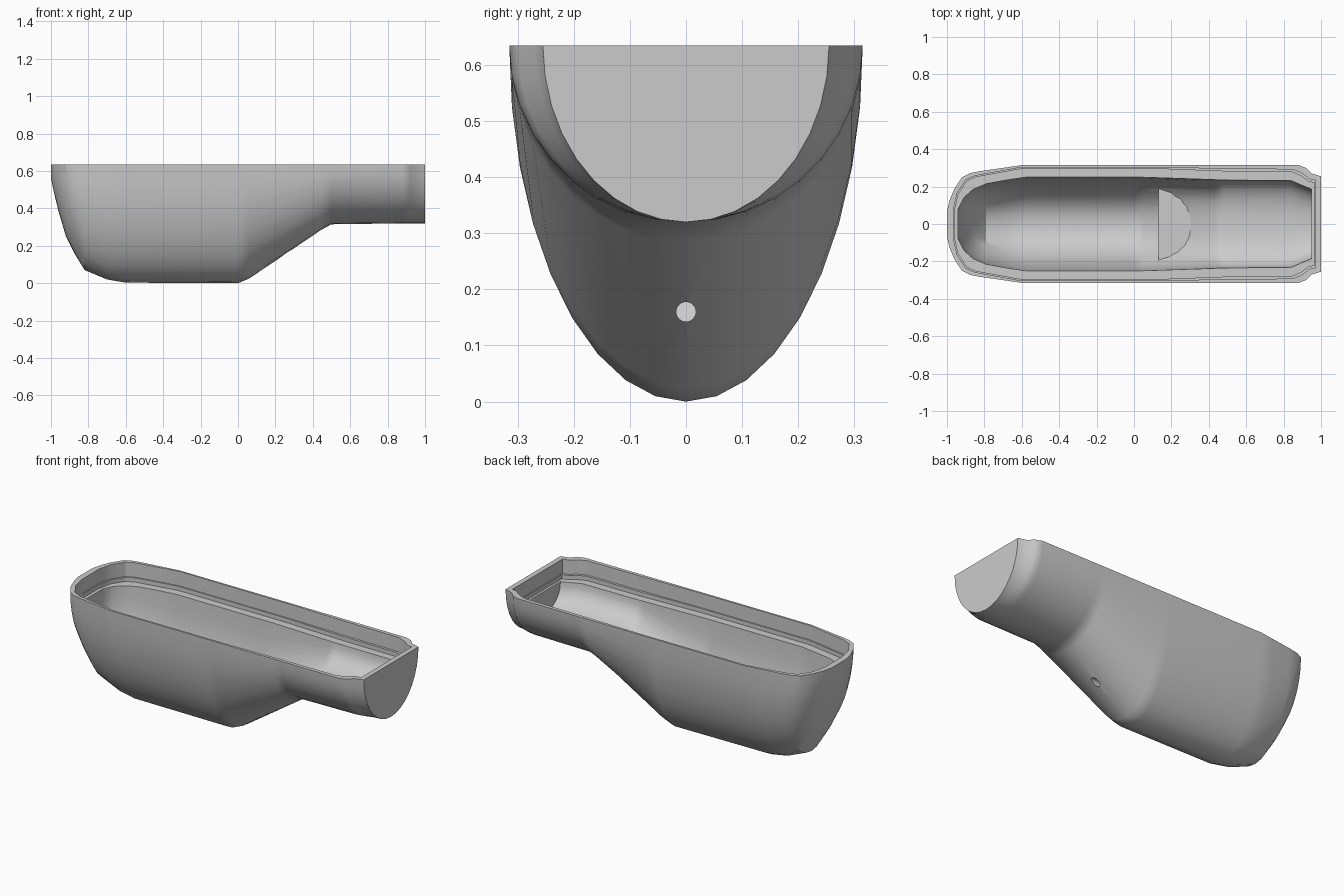
import bpy, bmesh, math

cube = bpy.data.objects.get("Cube")
if cube:
    bpy.data.objects.remove(cube, do_unlink=True)

TOP = 0.635      # rim height
STEP = 0.55      # height of the narrow upper step
LEDGE = 0.525    # height of the wide inner ledge
ABOVE = 0.7      # cutters reach past the rim

grey = bpy.data.materials.new("plain grey")
grey.use_nodes = True
grey.diffuse_color = (0.6, 0.6, 0.6, 1)
grey.node_tree.nodes["Principled BSDF"].inputs["Base Color"].default_value = (0.6, 0.6, 0.6, 1)


def loft(name, rings):
    """Solid skin through equal-length closed rings of points."""
    bm = bmesh.new()
    loops = [[bm.verts.new(p) for p in ring] for ring in rings]
    for a, b in zip(loops, loops[1:]):
        for i in range(len(a)):
            j = (i + 1) % len(a)
            bm.faces.new((a[i], a[j], b[j], b[i]))
    bm.faces.new(loops[0])
    bm.faces.new(loops[-1])
    bmesh.ops.recalc_face_normals(bm, faces=bm.faces)
    mesh = bpy.data.meshes.new(name)
    bm.to_mesh(mesh)
    bm.free()
    mesh.materials.append(grey)
    obj = bpy.data.objects.new(name, mesh)
    bpy.context.collection.objects.link(obj)
    return obj


def bowl_ring(x, width, bottom, centre, power=1.0, steps=18):
    """Half-ellipse section below the centre height; a power under 1 makes it fuller."""
    ring = []
    for i in range(steps + 1):
        c, s = math.cos(math.pi * i / steps), max(0, math.sin(math.pi * i / steps))
        ring.append((x, width * math.copysign(abs(c) ** power, c),
                     centre - (centre - bottom) * s ** power))
    return ring


def prism(name, outline, floor):
    """Upright block with a mirrored plan outline of (x, half width)."""
    return loft(name, [[(x, w, floor), (x, -w, floor), (x, -w, ABOVE), (x, w, ABOVE)]
                       for x, w in outline])


def subtract(target, cutter):
    cutter.hide_render = True
    mod = target.modifiers.new("cut", 'BOOLEAN')
    mod.operation = 'DIFFERENCE'
    mod.solver = 'EXACT'
    mod.object = cutter
    bpy.context.view_layer.objects.active = target
    bpy.ops.object.modifier_apply(modifier=mod.name)
    bpy.data.objects.remove(cutter, do_unlink=True)


# Outer hull: x, half width, bottom height
hull_stations = [
    (-1, .07, .56), (-.985, .13, .49), (-.96, .19, .385), (-.92, .25, .25),
    (-.875, .272, .16), (-.82, .283, .07), (-.7, .3, .02), (-.6, .315, .003),
    (0, .315, 0), (.06, .315, .025), (.445, .315, .285), (.5, .315, .315),
    (.88, .315, .32), (.92, .3, .32), (.95, .27, .32), (1, .255, .32)]
hull = loft("hull", [bowl_ring(x, w, b, TOP) for x, w, b in hull_stations])

# Stepped seat below the rim
upper_plan = [(-.965, .08), (-.945, .165), (-.9, .235), (-.85, .258), (-.6, .303),
              (.1, .303), (.5, .295), (.85, .292), (.9, .27), (.94, .24), (.97, .235)]
subtract(hull, prism("upper_recess", upper_plan, STEP))
lower_plan = [(x * .994, w - (.007 if x < .3 else .014)) for x, w in upper_plan]
subtract(hull, prism("lower_recess", lower_plan, LEDGE))

# Main cavity, keeping a solid flat-topped block on the slope
cavity_stations = [
    (-.94, .08, .43), (-.91, .14, .32), (-.86, .185, .2), (-.79, .215, .11),
    (-.68, .235, .075), (-.58, .25, .06), (0, .25, .06), (.05, .25, .085),
    (.43, .237, .35), (.48, .235, .38), (.84, .232, .385), (.89, .21, .385), (.95, .185, .385)]
cavity = loft("cavity", [[(x, w, ABOVE)] + bowl_ring(x, w, b, LEDGE, .89) + [(x, -w, ABOVE)]
                         for x, w, b in cavity_stations])
block = loft("block", [[(x, -.4, -.1), (x, .4, -.1), (x, .4, .262), (x, -.4, .262)]
                       for x in (.13, .45)])
subtract(cavity, block)
subtract(hull, cavity)

# Round hole through the block and slope
hole = loft("hole", [[(x, .0175 * math.cos(a), .16 + .0175 * math.sin(a))
                      for a in (math.tau * i / 24 for i in range(24))] for x in (.07, .4)])
subtract(hull, hole)

# Smooth shading with crisp edges, led by the larger faces
bpy.ops.object.select_all(action='DESELECT')
hull.select_set(True)
bpy.context.view_layer.objects.active = hull
bpy.ops.object.shade_smooth_by_angle(angle=math.radians(30))
weighted = hull.modifiers.new("weighted_normals", 'WEIGHTED_NORMAL')
weighted.keep_sharp = True
